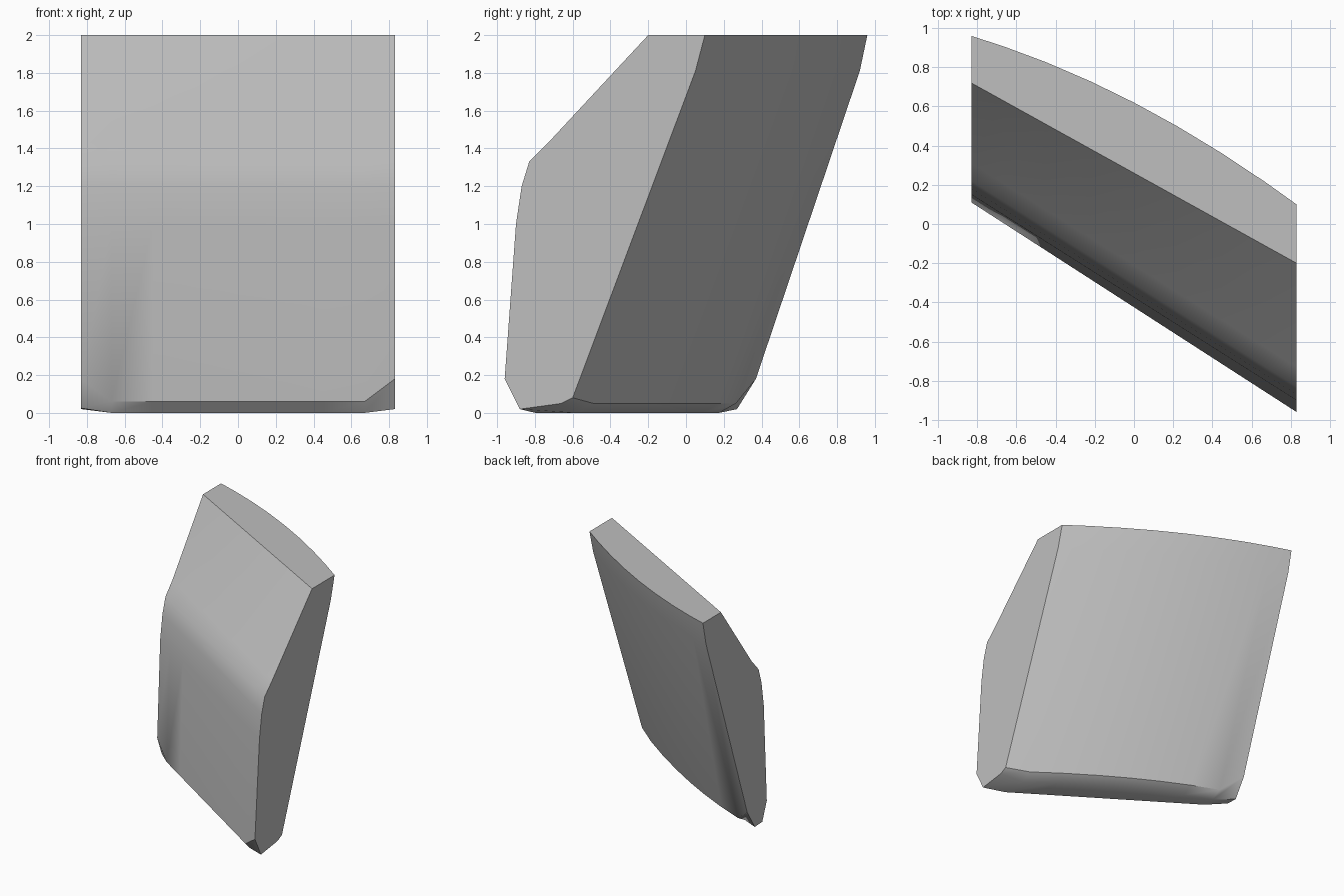
import bpy
import bmesh
import math

if "Cube" in bpy.data.objects:
    bpy.data.objects.remove(bpy.data.objects["Cube"], do_unlink=True)

HALF = 0.83

# End profiles as (y, z): bottom front, up the front, over the top, down the back
NEG_END = [(.17, .025), (.11, .18), (.15, 1.0), (.18, 1.2), (.22, 1.33), (.31, 1.43),
           (.72, 2), (.96, 2), (.92, 1.81), (.37, .18), (.27, .02)]
POS_END = [(-.88, .02), (-.96, .18), (-.90, 1.0), (-.87, 1.2), (-.83, 1.33), (-.73, 1.43),
           (-.20, 2), (.10, 2), (.05, 1.81), (-.60, .08), (-.66, .05)]
BACK = (7, 8, 9, 10)


def section(x):
    """Blend the end profiles, bulge the back and drop the lower rim inside."""
    t = (x + HALF) / (2 * HALF)
    bulge = 0.09 * (1 - (x / HALF) ** 2)
    pts = []
    for i, (a, b) in enumerate(zip(NEG_END, POS_END)):
        y = a[0] + (b[0] - a[0]) * t + (bulge if i in BACK else 0)
        z = a[1] + (b[1] - a[1]) * t
        pts.append([y, z])
    if abs(x) < HALF - 0.01:
        pts[1][1] = 0.06
        pts[0] = [pts[1][0] + 0.06, 0.0]
        pts[9][0] -= 0.36 * (pts[9][1] - 0.05)
        pts[9][1] = 0.05
        pts[10] = [pts[9][0] - 0.09, 0.0]
    return [(x, y, z) for y, z in pts]


# Slab lofted through the cross-sections
bm = bmesh.new()
stations = [-HALF, -.67, -.45, -.22, 0, .22, .45, .67, HALF]
rings = [[bm.verts.new(p) for p in section(x)] for x in stations]
n = len(NEG_END)
for r0, r1 in zip(rings, rings[1:]):
    for i in range(n):
        j = (i + 1) % n
        bm.faces.new((r0[i], r0[j], r1[j], r1[i]))

# Flat ends
bm.faces.new(rings[0])
bm.faces.new(rings[-1])
bmesh.ops.recalc_face_normals(bm, faces=bm.faces)

mesh = bpy.data.meshes.new("curved_slab")
bm.to_mesh(mesh)
bm.free()
slab = bpy.data.objects.new("curved_slab", mesh)
bpy.context.collection.objects.link(slab)

# Plain grey
grey = bpy.data.materials.new("plain_grey")
grey.use_nodes = True
colour = (0.52, 0.52, 0.52, 1)
grey.diffuse_color = colour
grey.node_tree.nodes["Principled BSDF"].inputs["Base Color"].default_value = colour
mesh.materials.append(grey)

# Smooth shading with sharp rims
bpy.ops.object.select_all(action='DESELECT')
slab.select_set(True)
bpy.context.view_layer.objects.active = slab
bpy.ops.object.shade_smooth_by_angle(angle=math.radians(35))
